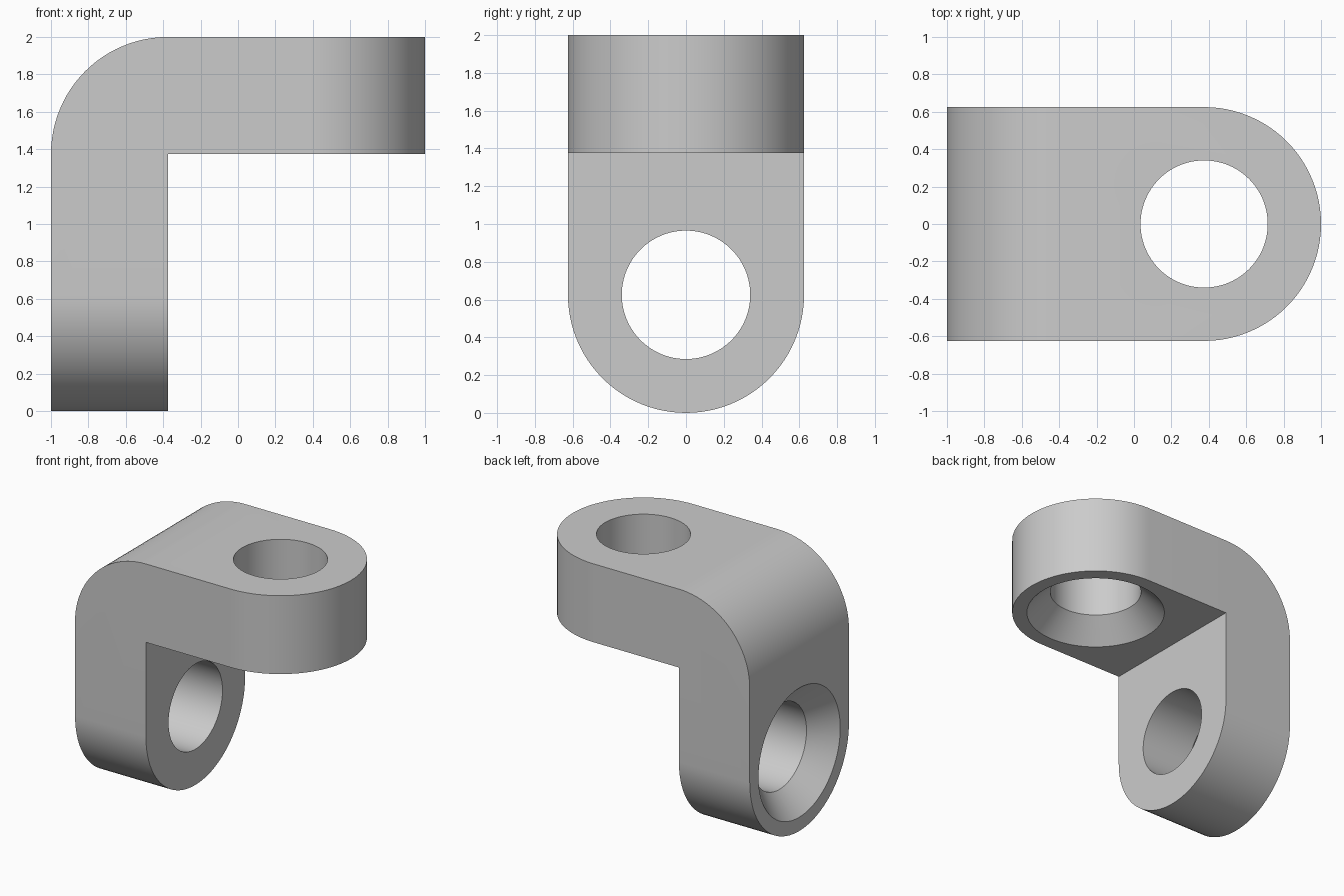
import bpy, bmesh, math
from mathutils import Matrix, Vector

cube = bpy.data.objects.get("Cube")
if cube:
    bpy.data.objects.remove(cube, do_unlink=True)

T = 0.625      # arm thickness, half width and bend radius
HOLE = 0.34    # bore radius
SINK = 0.175   # countersink depth, cut at 45 degrees
SEG = 96


def arc(cx, cy, r, start, end, n):
    angles = [math.radians(start + (end - start) * i / n) for i in range(n + 1)]
    return [(cx + r * math.cos(a), cy + r * math.sin(a)) for a in angles]


def loft(name, loops, matrix=Matrix()):
    """Solid skinned through matching closed loops, capped at both ends."""
    bm = bmesh.new()
    rings = [[bm.verts.new(p) for p in loop] for loop in loops]
    for a, b in zip(rings, rings[1:]):
        for i in range(len(a)):
            j = (i + 1) % len(a)
            bm.faces.new((a[i], a[j], b[j], b[i]))
    bm.faces.new(rings[0])
    bm.faces.new(rings[-1])
    bm.transform(matrix)
    bmesh.ops.recalc_face_normals(bm, faces=bm.faces)
    mesh = bpy.data.meshes.new(name)
    bm.to_mesh(mesh)
    bm.free()
    obj = bpy.data.objects.new(name, mesh)
    bpy.context.collection.objects.link(obj)
    return obj


def boolean(target, cutter, operation):
    mod = target.modifiers.new(operation.title(), 'BOOLEAN')
    mod.operation, mod.solver, mod.object = operation, 'EXACT', cutter
    bpy.context.view_layer.objects.active = target
    bpy.ops.object.modifier_apply(modifier=mod.name)
    bpy.data.objects.remove(cutter, do_unlink=True)


# Angled body with a rounded outer bend
side = [(-1, 0), (T - 1, 0), (T - 1, 2 - T), (1, 2 - T), (1, 2)]
side += arc(T - 1, 2 - T, T, 90, 180, SEG // 4)
bracket = loft("angle_bracket", [[(x, y, z) for x, z in side] for y in (-0.7, 0.7)])

# Each arm frame: x points to the arm's end, z runs from the countersunk face inward
top_arm = Matrix.Translation((1 - T, 0, 2 - T))
lower_arm = Matrix.Translation((-1, 0, T)) @ Matrix.Rotation(math.pi / 2, 4, 'Y')

# Rounded arm ends
end_outline = arc(0, 0, T, -90, 90, SEG // 2) + [(-3, T), (-3, -T)]
for arm in (top_arm, lower_arm):
    rounder = loft("end_rounder", [[(x, y, z) for x, y in end_outline] for z in (-3, 3)], arm)
    boolean(bracket, rounder, 'INTERSECT')

# Countersunk through holes
for arm in (top_arm, lower_arm):
    profile = [(HOLE + SINK + 0.1, -0.1), (HOLE, SINK), (HOLE, T + 0.2)]
    rings = [[(x, y, z) for x, y in arc(0, 0, r, 0, 360, SEG)[:-1]] for r, z in profile]
    boolean(bracket, loft("hole_cutter", rings, arm), 'DIFFERENCE')

# Plain grey finish
grey = bpy.data.materials.new("plain_grey")
grey.use_nodes = True
grey.diffuse_color = (0.6, 0.6, 0.6, 1)
grey.node_tree.nodes["Principled BSDF"].inputs["Base Color"].default_value = grey.diffuse_color
bracket.data.materials.clear()
bracket.data.materials.append(grey)

# Smooth curves with crisp edges
bpy.ops.object.select_all(action='DESELECT')
bracket.select_set(True)
bpy.context.view_layer.objects.active = bracket
bpy.ops.object.shade_smooth_by_angle(angle=math.radians(30))
